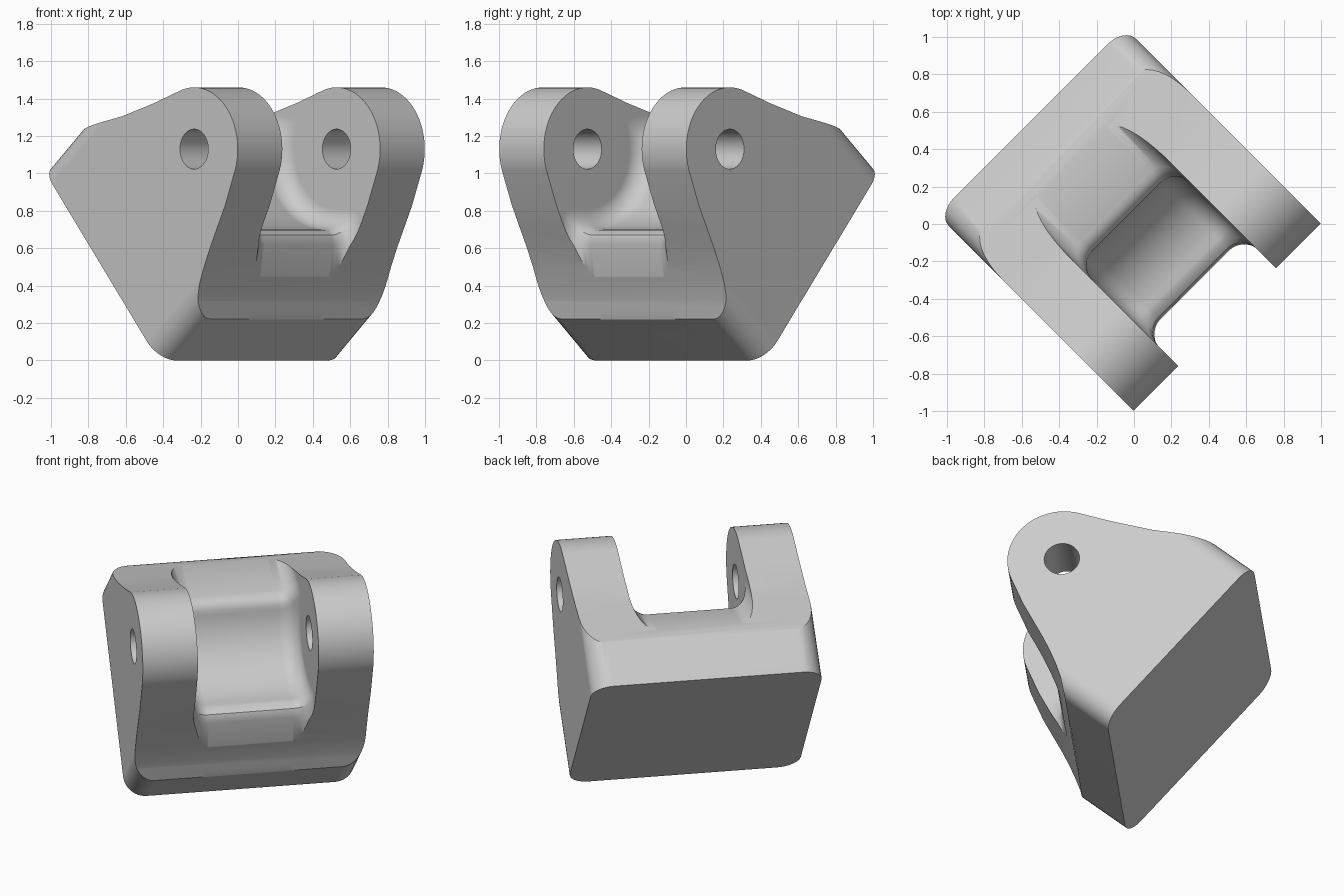
import bpy
import bmesh
from math import sin, cos, asin, pi, radians, sqrt
from mathutils import Vector

if "Cube" in bpy.data.objects:
    bpy.data.objects.remove(bpy.data.objects["Cube"], do_unlink=True)

HALF = 1 / sqrt(2)            # half width of the bracket
GAP = 0.37                    # half width of the slot between the ears
PIN = Vector((0.375, 1.13))   # pin hole centre (depth, height)
TIP, CLEAR, FILLET = 0.33, 0.43, 0.11


def place(p, w, z):
    """Depth, width, height to world: the bracket stands turned 45 degrees."""
    return Vector(((p + w) * HALF, (w - p) * HALF, z))


def arc(radius, start, end, steps):
    return [PIN + radius * Vector((cos(a), sin(a)))
            for a in (start + (end - start) * i / steps for i in range(steps + 1))]


def loft(name, rings):
    """Closed solid through rings of equal point count."""
    bm = bmesh.new()
    loops = [[bm.verts.new(v) for v in ring] for ring in rings]
    n = len(loops[0])
    for a, b in zip(loops, loops[1:]):
        for i in range(n):
            j = (i + 1) % n
            bm.faces.new((a[i], a[j], b[j], b[i]))
    bm.faces.new(loops[0])
    bm.faces.new(loops[-1])
    bmesh.ops.recalc_face_normals(bm, faces=bm.faces)
    mesh = bpy.data.meshes.new(name)
    bm.to_mesh(mesh)
    bm.free()
    obj = bpy.data.objects.new(name, mesh)
    bpy.context.collection.objects.link(obj)
    return obj


def extrude(name, profile, half):
    return loft(name, [[place(p, w, z) for p, z in profile] for w in (-half, half)])


# Tilted block with rounded corners, running out from the mounting face
top, bottom = Vector((-0.78, 1.04)), Vector((0.105, 0))
along = (bottom - top).normalized()
out = Vector((-along.y, along.x))
length, r = (bottom - top).length, 0.13
outline = []
corners = [(r, r - HALF, pi), (length - r, r - HALF, 1.5 * pi),
           (length - r, HALF - r, 0), (r, HALF - r, 0.5 * pi)]
for s, w, start in corners:
    for i in range(9):
        a = start + i * pi / 16
        outline.append((s + r * cos(a), w + r * sin(a)))
rings = []
for depth in (0, 2):
    ring = []
    for s, w in outline:
        q = top + along * s + out * depth
        ring.append(place(q.x, w, q.y))
    rings.append(ring)
bracket = loft("clevis_bracket", rings)

# Side profile of the ears, left open behind the mounting face
side = [(-1.5, 1.02), (-0.52, 1.235), (-0.17, 1.305), (0.07, 1.375)]
side += [tuple(v) for v in arc(TIP, radians(107), radians(-20), 24)]
side += [(0.61, 0.83), (0.55, 0.71), (0.495, 0.6), (0.45, 0.5),
         (0.415, 0.41), (0.385, 0.32), (0.365, 0.218), (0.3, -1), (-1.5, -1)]
ear_profile = extrude("ear_profile_cutter", side, 1)

# Pin hole through both ears
pin_hole = extrude("pin_hole_cutter", arc(0.107, 0, 2 * pi * 31 / 32, 31), 1)


def slot_profile(d):
    """Slot outline, drawn in by d from its floor."""
    radius = CLEAR - d
    lift = 0.045 + d
    start = pi - asin(lift / radius)
    curve = arc(radius, start + 0.18, 1.5 * pi, 18)
    edge = arc(radius, start, start, 1)[0]
    before = edge + Vector((-0.08, 0.014))
    bend = [before * (1 - t) ** 2 + edge * 2 * t * (1 - t) + curve[0] * t * t
            for t in (0, 0.2, 0.4, 0.6, 0.8)]
    lip = [(0.41 + d, 0.695 + d), (0.445 + d, 0.67 + d), (0.46 + d, 0.62),
           (0.43 + d, 0.45), (0.36 + d, 0.215)]
    return ([(-1, 1.335 + d)] + [tuple(v) for v in bend + curve] + lip
            + [(1.5, 0.2), (1.5, 1.9), (-1, 1.9)])


# Slot between the ears, with filleted sides
layers = []
for i in range(9):
    a = i * pi / 16
    layers.append((GAP - FILLET + FILLET * sin(a), FILLET * (1 - cos(a))))
layers = [(-w, d) for w, d in reversed(layers)] + layers
slot = loft("slot_cutter", [[place(p, w, z) for p, z in slot_profile(d)]
                            for w, d in layers])

# Combine
cutters = [(ear_profile, 'INTERSECT'), (slot, 'DIFFERENCE'), (pin_hole, 'DIFFERENCE')]
for cutter, operation in cutters:
    mod = bracket.modifiers.new(cutter.name, 'BOOLEAN')
    mod.object = cutter
    mod.operation = operation
    mod.solver = 'EXACT'
    cutter.hide_render = True
bpy.context.view_layer.update()
graph = bpy.context.evaluated_depsgraph_get()
solid = bpy.data.meshes.new_from_object(bracket.evaluated_get(graph))
bracket.modifiers.clear()
bracket.data = solid
for cutter, _ in cutters:
    bpy.data.objects.remove(cutter, do_unlink=True)

# Colour and shading
grey = bpy.data.materials.new("plain grey")
grey.use_nodes = True
colour = (0.6, 0.6, 0.6, 1)
grey.diffuse_color = colour
grey.node_tree.nodes["Principled BSDF"].inputs["Base Color"].default_value = colour
solid.materials.clear()
solid.materials.append(grey)

bpy.ops.object.select_all(action='DESELECT')
bracket.select_set(True)
bpy.context.view_layer.objects.active = bracket
bpy.ops.object.shade_smooth_by_angle(angle=radians(30))
weighted = bracket.modifiers.new("weighted_normals", 'WEIGHTED_NORMAL')
weighted.keep_sharp = True
